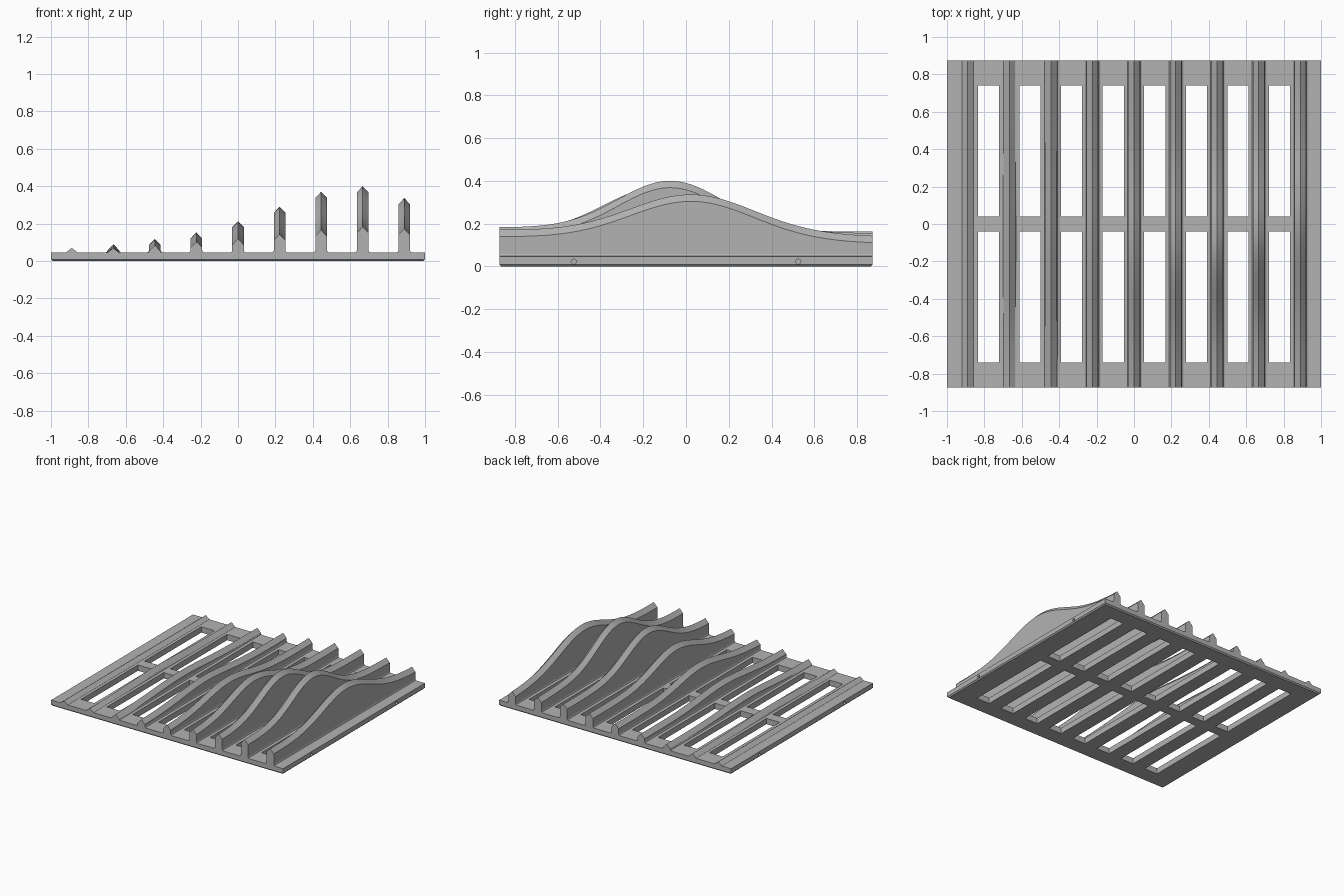
import bpy, bmesh, math
from mathutils import Matrix

cube = bpy.data.objects.get("Cube")
if cube:
    bpy.data.objects.remove(cube, do_unlink=True)

HALF_Y, TOP, PITCH = 0.873, 0.045, 2 / 9
RIB_HALF, GABLE = 0.031, 0.032

grey = bpy.data.materials.new("light_grey")
grey.use_nodes = True
grey.diffuse_color = (0.45, 0.45, 0.45, 1)
grey.node_tree.nodes["Principled BSDF"].inputs["Base Color"].default_value = grey.diffuse_color


def make_object(name, bm):
    bmesh.ops.recalc_face_normals(bm, faces=bm.faces)
    mesh = bpy.data.meshes.new(name)
    bm.to_mesh(mesh)
    bm.free()
    mesh.materials.append(grey)
    obj = bpy.data.objects.new(name, mesh)
    bpy.context.collection.objects.link(obj)
    return obj


def activate(obj):
    bpy.ops.object.select_all(action='DESELECT')
    obj.select_set(True)
    bpy.context.view_layer.objects.active = obj


def add_box(bm, centre, size):
    matrix = Matrix.Translation(centre) @ Matrix.Diagonal((*size, 1))
    return bmesh.ops.create_cube(bm, size=1, matrix=matrix)["verts"]


# Base plate with a chamfered lower rim
bm = bmesh.new()
add_box(bm, (0, 0, TOP / 2), (2, 2 * HALF_Y, TOP))
rim = [e for e in bm.edges if all(v.co.z < 0.01 for v in e.verts)]
bmesh.ops.bevel(bm, geom=rim, offset=0.009, segments=1, affect='EDGES')
base = make_object("base_plate", bm)

# Cutter: two rows of slots, and small holes in the side edges
bm = bmesh.new()
for col in range(8):
    for side in (-1, 1):
        add_box(bm, ((col - 3.5) * PITCH, side * 0.39, TOP / 2), (0.113, 0.7, 0.2))
for sx in (-1, 1):
    for sy in (-1, 1):
        matrix = Matrix.Translation((sx, sy * 0.525, 0.022)) @ Matrix.Rotation(math.pi / 2, 4, 'Y')
        bmesh.ops.create_cone(bm, cap_ends=True, segments=20, radius1=0.012,
                              radius2=0.012, depth=0.12, matrix=matrix)
cutter = make_object("slot_cutter", bm)
cutter.hide_render = True
cut = base.modifiers.new("slots", 'BOOLEAN')
cut.operation, cut.solver, cut.object = 'DIFFERENCE', 'EXACT', cutter
activate(base)
bpy.ops.object.modifier_apply(modifier=cut.name)
bpy.data.objects.remove(cutter, do_unlink=True)


def rib_section(x, y, crest):
    """Half profile from foot fillet to ridge, mirrored to the other side."""
    wall = max(crest - GABLE, TOP + 0.001)
    f = min(0.012, wall - TOP)
    half = [(RIB_HALF + f, 0.03), (RIB_HALF + f, TOP), (RIB_HALF + 0.3 * f, TOP + 0.3 * f),
            (RIB_HALF, TOP + f), (RIB_HALF, wall)]
    points = half + [(0, crest)] + [(-w, z) for w, z in reversed(half)]
    return [(x + w, y, z) for w, z in points]


def make_rib(index, front, back, peak, centre, spread):
    """Gabled rib whose ridge swells into a smooth hill."""
    bm = bmesh.new()
    x, steps, rings = (index - 4) * PITCH, 64, []
    for i in range(steps + 1):
        t = i / steps
        y = HALF_Y * (2 * t - 1)
        low = front + (back - front) * t
        mid = front + (back - front) * (centre / HALF_Y + 1) / 2
        crest = low + (peak - mid) * math.exp(-0.5 * ((y - centre) / spread) ** 2)
        rings.append([bm.verts.new(p) for p in rib_section(x, y, crest)])
    for a, b in zip(rings, rings[1:]):
        for j in range(len(a)):
            k = (j + 1) % len(a)
            bm.faces.new((a[j], a[k], b[k], b[j]))
    bm.faces.new(rings[0])
    bm.faces.new(rings[-1])
    rib = make_object(f"rib_{index + 1}", bm)
    activate(rib)
    bpy.ops.object.shade_smooth_by_angle(angle=math.radians(20))


# Ribs from right to left: front, back and peak heights, hill centre, hill spread
ribs = [(0.07, 0.07, 0.07, 0, 0.3), (0.068, 0.075, 0.09, -0.1, 0.3),
        (0.083, 0.09, 0.118, -0.1, 0.3), (0.102, 0.11, 0.153, -0.12, 0.28),
        (0.116, 0.13, 0.213, -0.15, 0.27), (0.14, 0.15, 0.29, -0.16, 0.26),
        (0.163, 0.163, 0.37, -0.13, 0.25), (0.182, 0.155, 0.4, -0.07, 0.25),
        (0.17, 0.14, 0.336, 0.03, 0.29)]
for number, shape in enumerate(ribs):
    make_rib(number, *shape)
